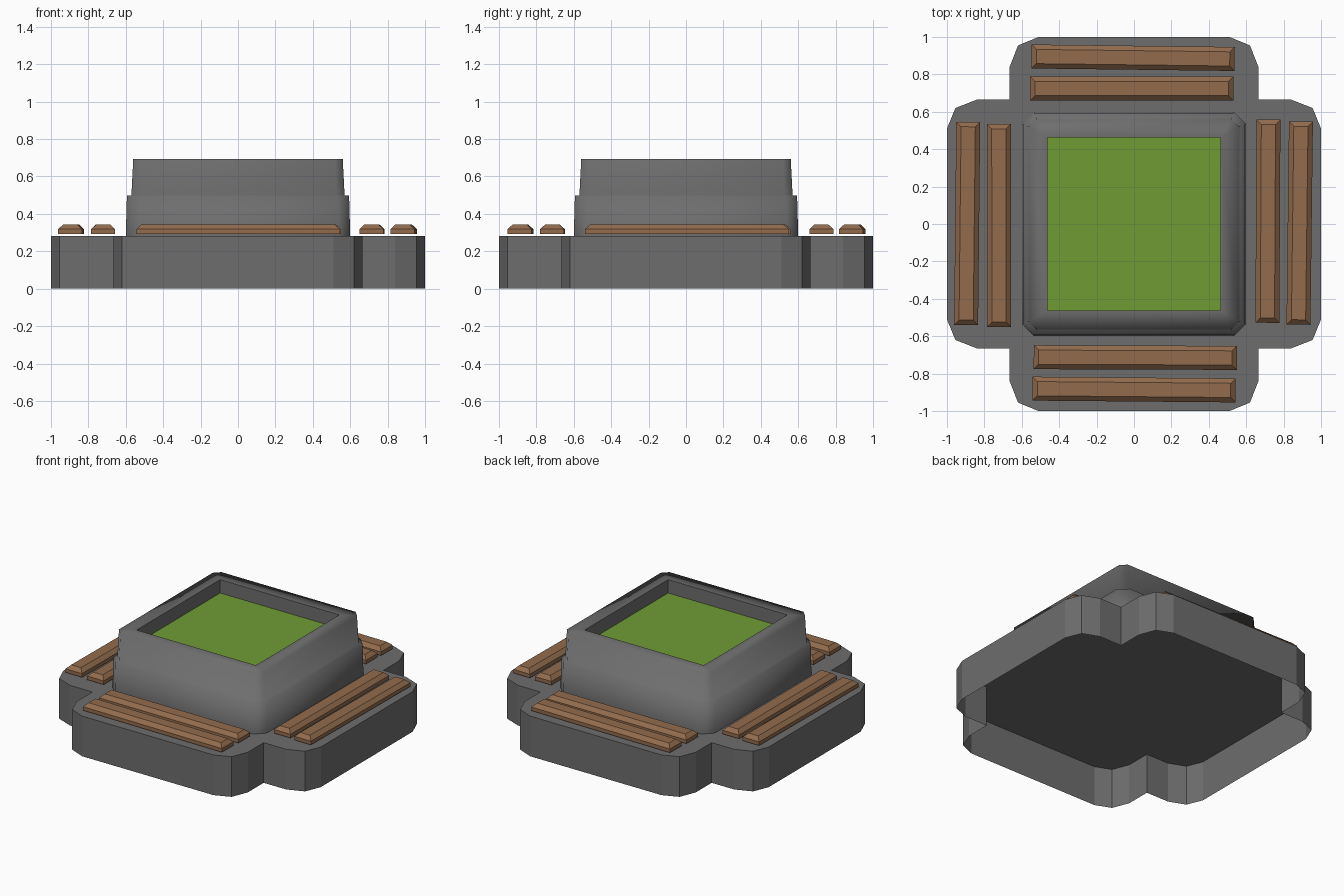
import bpy, bmesh, math
from mathutils import Matrix

if "Cube" in bpy.data.objects:
    bpy.data.objects.remove(bpy.data.objects["Cube"])


def material(name, rgb):
    m = bpy.data.materials.new(name)
    m.diffuse_color = (*rgb, 1)
    m.use_nodes = True
    m.node_tree.nodes["Principled BSDF"].inputs["Base Color"].default_value = m.diffuse_color
    return m


STONE = material("grey stone", (0.155, 0.155, 0.155))
WOOD = material("brown wood", (0.29, 0.15, 0.075))
GRASS = material("green grass", (0.16, 0.33, 0.036))


def add_object(name, bm, mat):
    bm.normal_update()
    me = bpy.data.meshes.new(name)
    bm.to_mesh(me)
    bm.free()
    me.materials.append(mat)
    ob = bpy.data.objects.new(name, me)
    bpy.context.collection.objects.link(ob)
    return ob


def bridge(bm, a, b):
    n = len(a)
    return [bm.faces.new((a[i], a[(i + 1) % n], b[(i + 1) % n], b[i])) for i in range(n)]


def ring(bm, pts, z):
    return [bm.verts.new((x, y, z)) for x, y in pts]


# Base: cross-shaped footing with bevelled arms, hollow and open underneath
arm = [(0.665, 0.665), (0.84, 0.665), (0.955, 0.62), (1.0, 0.51)]
quarter = [(1.0, 0.51), (0.955, 0.62), (0.84, 0.665), (0.665, 0.665),
           (0.665, 0.84), (0.62, 0.955), (0.51, 1.0)]
outline = []
for k in range(4):
    for x, y in quarter:
        outline.append([(x, y), (-y, x), (-x, -y), (y, -x)][k])
bm = bmesh.new()
low, high = ring(bm, outline, 0), ring(bm, outline, 0.282)
bridge(bm, low, high)
bm.faces.new(high)
add_object("base", bm, STONE)


# Planter: stepped wall with cut corners, smooth outside, crisp recess inside
def cut_square(h, c):
    pts = []
    for k in range(4):
        for x, y in ((h, h - c), (h - c, h)):
            pts.append([(x, y), (-y, x), (-x, -y), (y, -x)][k])
    return pts


profile = [(0.60, 0.065, 0.282), (0.594, 0.06, 0.497), (0.57, 0.045, 0.499),
           (0.56, 0.04, 0.694), (0.463, 0, 0.694)]
bm = bmesh.new()
rings = [ring(bm, cut_square(h, c), z) for h, c, z in profile]
for a, b in zip(rings, rings[1:]):
    for f in bridge(bm, a, b):
        f.smooth = True
floor = ring(bm, cut_square(0.463, 0), 0.598)
bridge(bm, rings[-1], floor)
bmesh.ops.remove_doubles(bm, verts=bm.verts[:], dist=0.0005)
add_object("planter", bm, STONE)

# Grass: flat square inside the planter
bm = bmesh.new()
bmesh.ops.create_grid(bm, x_segments=1, y_segments=1, size=0.463,
                      matrix=Matrix.Translation((0, 0, 0.6)))
add_object("grass", bm, GRASS)

# Bench planks: chamfered boards, each slightly askew (x, y, degrees)
planks = [("front_inner", 0.007, -0.714, -0.2), ("front_outer", 0.0, -0.885, -0.5),
          ("back_inner", -0.012, 0.724, 0.0), ("back_outer", -0.005, 0.889, -0.7),
          ("left_inner", -0.722, -0.008, 90.1), ("left_outer", -0.892, 0.003, 89.4),
          ("right_inner", 0.716, 0.015, 89.7), ("right_outer", 0.886, 0.005, 89.3)]
for name, x, y, deg in planks:
    bm = bmesh.new()
    L, W = 0.543, 0.064
    levels = [(0, 0.292), (0, 0.318), (0.026, 0.343)]
    rs = [ring(bm, [(-L + d, -W + d), (L - d, -W + d), (L - d, W - d), (-L + d, W - d)], z)
          for d, z in levels]
    for a, b in zip(rs, rs[1:]):
        bridge(bm, a, b)
    bm.faces.new(rs[-1])
    bm.faces.new(rs[0][::-1])
    ob = add_object("plank_" + name, bm, WOOD)
    ob.location = (x, y, 0)
    ob.rotation_euler.z = math.radians(deg)
